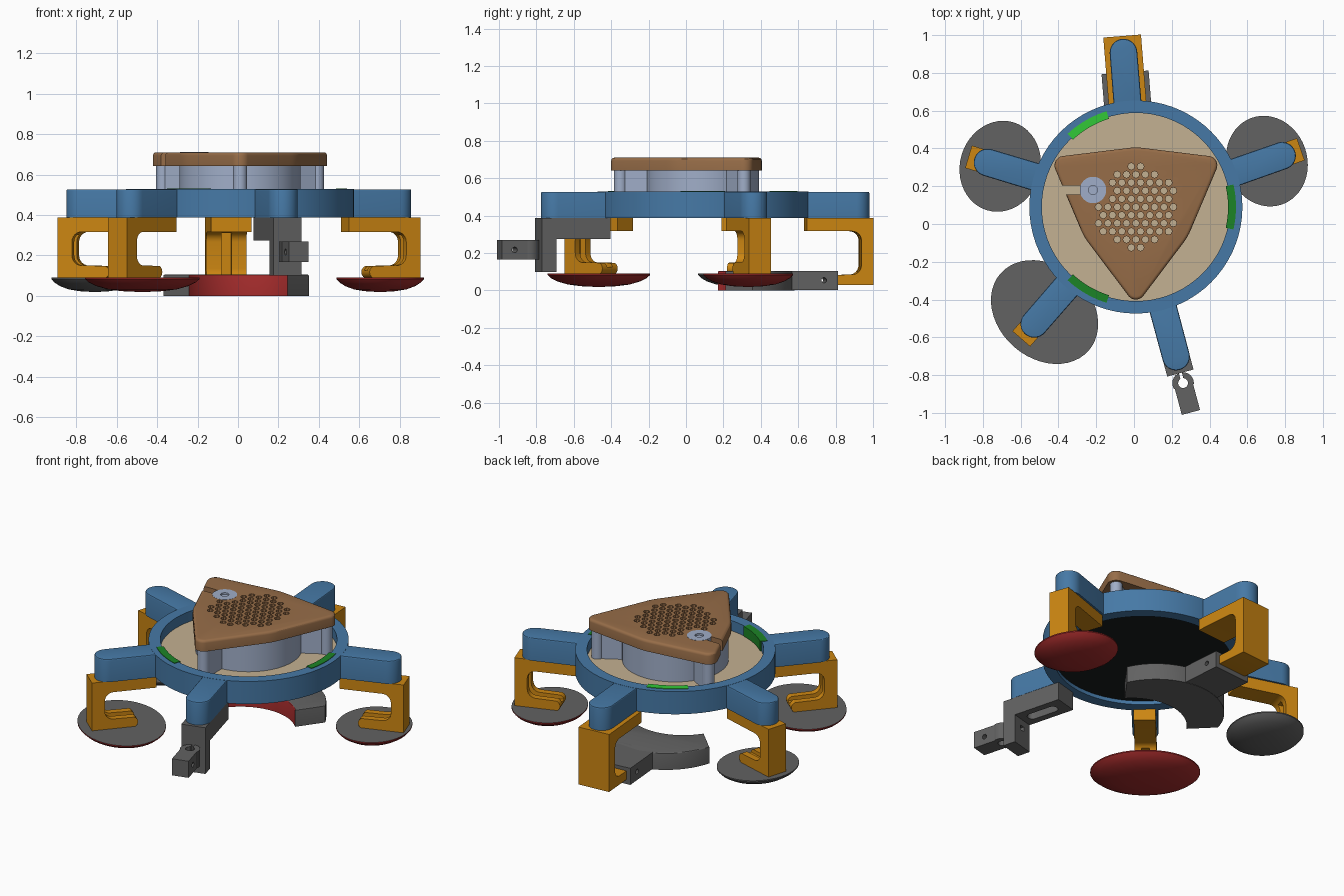
import bpy, bmesh, math
from mathutils import Matrix, Vector

if "Cube" in bpy.data.objects:
    bpy.data.objects.remove(bpy.data.objects["Cube"])

CX, CY = 0.01, 0.09
R = math.radians


def material(name, r, g, b):
    m = bpy.data.materials.new(name)
    lin = [((c / 255 + 0.055) / 1.055) ** 2.4 for c in (r, g, b)]
    m.diffuse_color = (*lin, 1)
    m.use_nodes = True
    m.node_tree.nodes["Principled BSDF"].inputs["Base Color"].default_value = m.diffuse_color
    return m


BLUE = material("blue", 70, 121, 166)
BEIGE = material("beige", 196, 177, 146)
BROWN = material("brown", 151, 109, 72)
STEEL = material("pale steel", 160, 174, 200)
ORANGE = material("amber", 204, 134, 18)
RED = material("red", 165, 44, 44)
GREY = material("grey", 98, 98, 98)
BLACK = material("black", 24, 29, 29)
GREEN = material("bright green", 50, 200, 55)
DARK_GREEN = material("dark green", 28, 132, 38)


def frame(angle):
    """Local x sideways, y outwards from the hub, z up."""
    return Matrix.Translation((CX, CY, 0)) @ Matrix.Rotation(R(angle - 90), 4, 'Z')


HUB = frame(90)


def finish(name, bm, mat, mtx):
    bmesh.ops.recalc_face_normals(bm, faces=bm.faces)
    me = bpy.data.meshes.new(name)
    bm.to_mesh(me)
    bm.free()
    me.transform(mtx)
    me.materials.append(mat)
    ob = bpy.data.objects.new(name, me)
    bpy.context.collection.objects.link(ob)
    return ob


def prism(name, pts, lo, hi, mat, mtx=HUB, side=False, bevel=0.0):
    """Extrude an outline upwards, or a (y, z) side profile along x."""
    bm = bmesh.new()
    vs = [bm.verts.new((lo, p[0], p[1]) if side else (p[0], p[1], lo)) for p in pts]
    f = bm.faces.new(vs)
    top = bmesh.ops.extrude_face_region(bm, geom=[f])['geom']
    d = Vector((hi - lo, 0, 0)) if side else Vector((0, 0, hi - lo))
    tv = [g for g in top if isinstance(g, bmesh.types.BMVert)]
    bmesh.ops.translate(bm, verts=tv, vec=d)
    if bevel:
        edges = [g for g in top if isinstance(g, bmesh.types.BMEdge)]
        bmesh.ops.bevel(bm, geom=edges, offset=bevel, segments=3, profile=0.5, affect='EDGES')
    return finish(name, bm, mat, mtx)


def arc(cx, cy, r, a0, a1, n):
    return [(cx + r * math.cos(R(a0 + (a1 - a0) * i / n)),
             cy + r * math.sin(R(a0 + (a1 - a0) * i / n))) for i in range(n + 1)]


def circle(cx, cy, r, n=32):
    return arc(cx, cy, r, 0, 360, n)[:-1]


def rect(x0, x1, y0, y1):
    return [(x0, y0), (x1, y0), (x1, y1), (x0, y1)]


def cut(ob, *cutters):
    for c in cutters:
        mod = ob.modifiers.new("cut", 'BOOLEAN')
        mod.operation, mod.object, mod.solver = 'DIFFERENCE', c, 'EXACT'
    dg = bpy.context.evaluated_depsgraph_get()
    me = bpy.data.meshes.new_from_object(ob.evaluated_get(dg))
    ob.modifiers.clear()
    ob.data = me
    for c in cutters:
        bpy.data.objects.remove(c)


def tube(name, r0, r1, z0, z1, mat, n=72):
    """Upright ring with a square section."""
    bm = bmesh.new()
    loops = [[bm.verts.new((x, y, z)) for x, y in circle(0, 0, r, n)]
             for r, z in ((r0, z0), (r1, z0), (r1, z1), (r0, z1))]
    for a, b in zip(loops, loops[1:] + loops[:1]):
        for i in range(n):
            j = (i + 1) % n
            bm.faces.new((a[i], a[j], b[j], b[i]))
    return finish(name, bm, mat, HUB)


# Ring frame, floor disc and dark underside
tube("ring_frame", 0.498, 0.564, 0.387, 0.528, BLUE)
prism("floor_disc", circle(0, 0, 0.5, 72), 0.43, 0.465, BEIGE)
prism("underside_disc", circle(0, 0, 0.5, 72), 0.41, 0.43, BLACK)

# Five round-ended arms
ARMS = {"back": 94.6, "right": 19.3, "left": 163.3, "front_left": 229, "front_right": 285}
for key, ang in ARMS.items():
    pts = [(-0.074, 0.52), (0.074, 0.52)] + arc(0, 0.82, 0.073, 0, 180, 16)
    prism("arm_" + key, pts, 0.387, 0.527, BLUE, frame(ang), bevel=0.006)

# Clips inside the ring
for ang, mat in ((120, GREEN), (0, DARK_GREEN), (240, DARK_GREEN)):
    pts = arc(0, 0, 0.53, 77, 103, 10) + arc(0, 0, 0.488, 103, 77, 10)
    prism("ring_clip", pts, 0.47, 0.531, mat, frame(ang))


def bracket_profile(y0, y1, z0, z1, plate, leg, foot, toe):
    """C-shaped side profile with filleted inner corners."""
    r, yi, zt, zb = 0.05, y1 - leg, z1 - plate, z0 + foot
    pts = [(y0, z1), (y1, z1), (y1, z0), (toe, z0)]
    pts += arc(toe, z0 + foot / 2, foot / 2, 250, 110, 6)
    pts += arc(yi - r, zb + r, r, -90, 0, 6) + arc(yi - r, zt - r, r, 0, 90, 6)
    return pts + [(y0, zt)]


# Amber brackets with a groove along leg and foot, and their dished pads
PADS = {"right": (0.735, 0.243, 0.213, RED), "left": (0.75, 0.243, 0.213, GREY),
        "front_left": (0.737, 0.31, 0.245, RED)}
for key, (dist, across, along, under) in PADS.items():
    m = frame(ARMS[key])
    b = prism("bracket_" + key, bracket_profile(0.55, 0.925, 0.085, 0.387, 0.07, 0.075, 0.065, 0.69),
              -0.062, 0.062, ORANGE, m, side=True)
    cut(b, prism("groove", rect(0.6, 0.885, 0.125, 0.30), -0.022, 0.022, ORANGE, m, side=True))

    bm = bmesh.new()
    n, prev = 48, None
    for s, z in ((1, 0.09), (1, 0.083), (0.93, 0.066), (0.8, 0.048), (0.6, 0.032), (0.35, 0.023), (0.12, 0.02)):
        loop = [bm.verts.new((x * across, dist + y * along, z)) for x, y in circle(0, 0, s, n)]
        if prev:
            for i in range(n):
                bm.faces.new((prev[i], prev[(i + 1) % n], loop[(i + 1) % n], loop[i]))
        else:
            bm.faces.new(loop)
        prev = loop
    bm.faces.new(prev)
    pad = finish("pad_" + key, bm, GREY, m)
    pad.data.materials.append(under)
    for p in pad.data.polygons:
        p.material_index = 0 if p.normal.z > 0.9 else 1

# Wide back bracket
m = frame(ARMS["back"])
b = prism("bracket_back", bracket_profile(0.55, 0.908, 0.03, 0.387, 0.07, 0.065, 0.055, 0.72),
          -0.1, 0.1, ORANGE, m, side=True)
cut(b, prism("groove", rect(0.7, 0.87, 0.10, 0.31), -0.025, 0.025, ORANGE, m, side=True))

# Crescent foot with a tab into the back bracket; concave side is red
inner = arc(0, -0.09, 0.31, 142, 38, 24)
outer = arc(0, 0.106, 0.384, 20, 160, 36)
foot = prism("crescent_foot", inner + outer, 0.0, 0.105, GREY, m, bevel=0.006)
foot.data.materials.append(RED)
inv = m.inverted()
for p in foot.data.polygons:
    c = inv @ p.center
    if abs(p.normal.z) < 0.9 and abs(math.hypot(c.x, c.y + 0.09) - 0.31) < 0.008 and abs(c.x) < 0.243:
        p.material_index = 1
tab = prism("foot_tab", rect(-0.125, 0.125, 0.44, 0.715), 0.002, 0.105, GREY, m)
cut(tab, prism("tab_hole", circle(0.64, 0.055, 0.014, 16), -0.2, 0.2, GREY, m, side=True))

# Grey front bracket with a slotted plate
m = frame(ARMS["front_right"])
b = prism("bracket_front", [(0.53, 0.387), (0.91, 0.387), (0.91, 0.1), (0.83, 0.1), (0.83, 0.275), (0.53, 0.275)],
          -0.072, 0.072, GREY, m, side=True)
cut(b, prism("plate_slot", arc(0, 0.76, 0.03, 0, 180, 8) + arc(0, 0.62, 0.03, 180, 360, 8), 0.2, 0.34, GREY, m),
    prism("leg_hole", rect(-0.015, 0.015, 0.8, 0.95), 0.205, 0.235, GREY, m))

# Clamp block: round head, split bore and cross hole
pts = [(-0.05, 1.126), (-0.05, 0.985)] + arc(0, 0.965, 0.057, 160, 380, 20) + [(0.05, 0.985), (0.05, 1.126)]
b = prism("clamp_block", pts, 0.167, 0.27, GREY, m)
cut(b, prism("bore", circle(0, 0.965, 0.026, 24), 0.1, 0.3, GREY, m),
    prism("split", rect(-0.008, 0.008, 0.89, 0.96), 0.1, 0.3, GREY, m),
    prism("cross_hole", circle(1.055, 0.217, 0.015, 16), -0.1, 0.1, GREY, m, side=True))

# Central housing: hollow drum, corner posts and webs
tube("housing_drum", 0.25, 0.3, 0.46, 0.645, STEEL, 64)
for ang in (30, 150, 270):
    m = frame(ang)
    prism("corner_post", circle(0, 0.44, 0.035, 24), 0.46, 0.645, STEEL, m)
    prism("post_web", rect(-0.025, 0.025, 0.28, 0.43), 0.46, 0.644, STEEL, m)

# Rounded three-sided lid with a side notch and a honeycomb of holes
outline = []
for a in (30, 150, 270):
    vx, vy = 0.44 * math.cos(R(a)), 0.44 * math.sin(R(a))
    outline += arc(vx, vy, 0.05, a - 50, a + 50, 8) + arc(0, 0, 0.315, a + 51, a + 69, 4)
lid = prism("lid", outline, 0.642, 0.71, BROWN, bevel=0.016)

bm = bmesh.new()
for j in range(-5, 6):
    for i in range(-6, 7):
        x, y = (i + 0.5 * (j % 2)) * 0.0495, j * 0.043
        if math.hypot(x, y) < 0.224 and math.hypot(x + 0.225, y - 0.09) > 0.09:
            bmesh.ops.create_cone(bm, cap_ends=True, segments=8, radius1=0.018, radius2=0.018, depth=0.2,
                                  matrix=Matrix.Translation((x, y, 0.68)))
holes = finish("hole_cutter", bm, BROWN, HUB)
cut(lid, holes, prism("notch", rect(-0.5, -0.23, 0.065, 0.115), 0.6, 0.8, BROWN),
    prism("knob_seat", circle(-0.227, 0.09, 0.07), 0.6, 0.8, BROWN))

# Knob set into the lid
knob = prism("lid_knob", circle(-0.227, 0.09, 0.07), 0.642, 0.711, STEEL)
cut(knob, prism("knob_hole", circle(-0.227, 0.09, 0.024, 20), 0.70, 0.8, STEEL))

# Smooth curved faces, keep edges crisp
for ob in bpy.context.collection.objects:
    for p in ob.data.polygons:
        p.use_smooth = True
    ob.data.set_sharp_from_angle(angle=R(30))
